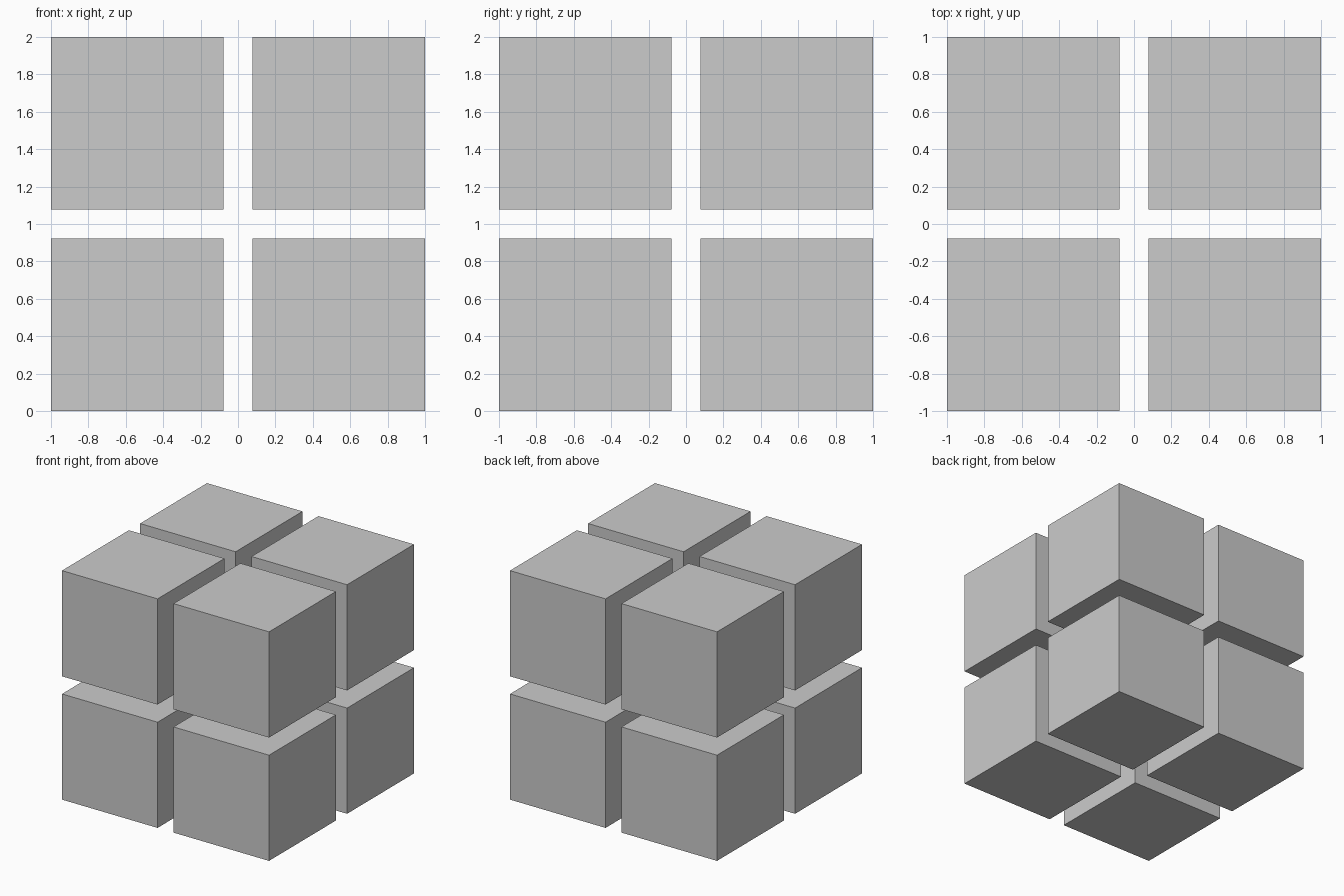
import bpy
from itertools import product

if "Cube" in bpy.data.objects:
    bpy.data.objects.remove(bpy.data.objects["Cube"])

SIZE = 0.923           # edge of one small cube
OFFSET = 1 - SIZE / 2  # cube centre from the model centre


def add_cube(name, location):
    bpy.ops.mesh.primitive_cube_add(size=SIZE, location=location)
    bpy.context.object.name = name


# Two layers of four cubes, separated by equal gaps
for sx, sy, sz in product((-1, 1), repeat=3):
    name = "_".join(("cube",
                     "top" if sz > 0 else "bottom",
                     "back" if sy > 0 else "front",
                     "right" if sx > 0 else "left"))
    add_cube(name, (sx * OFFSET, sy * OFFSET, 1 + sz * OFFSET))
